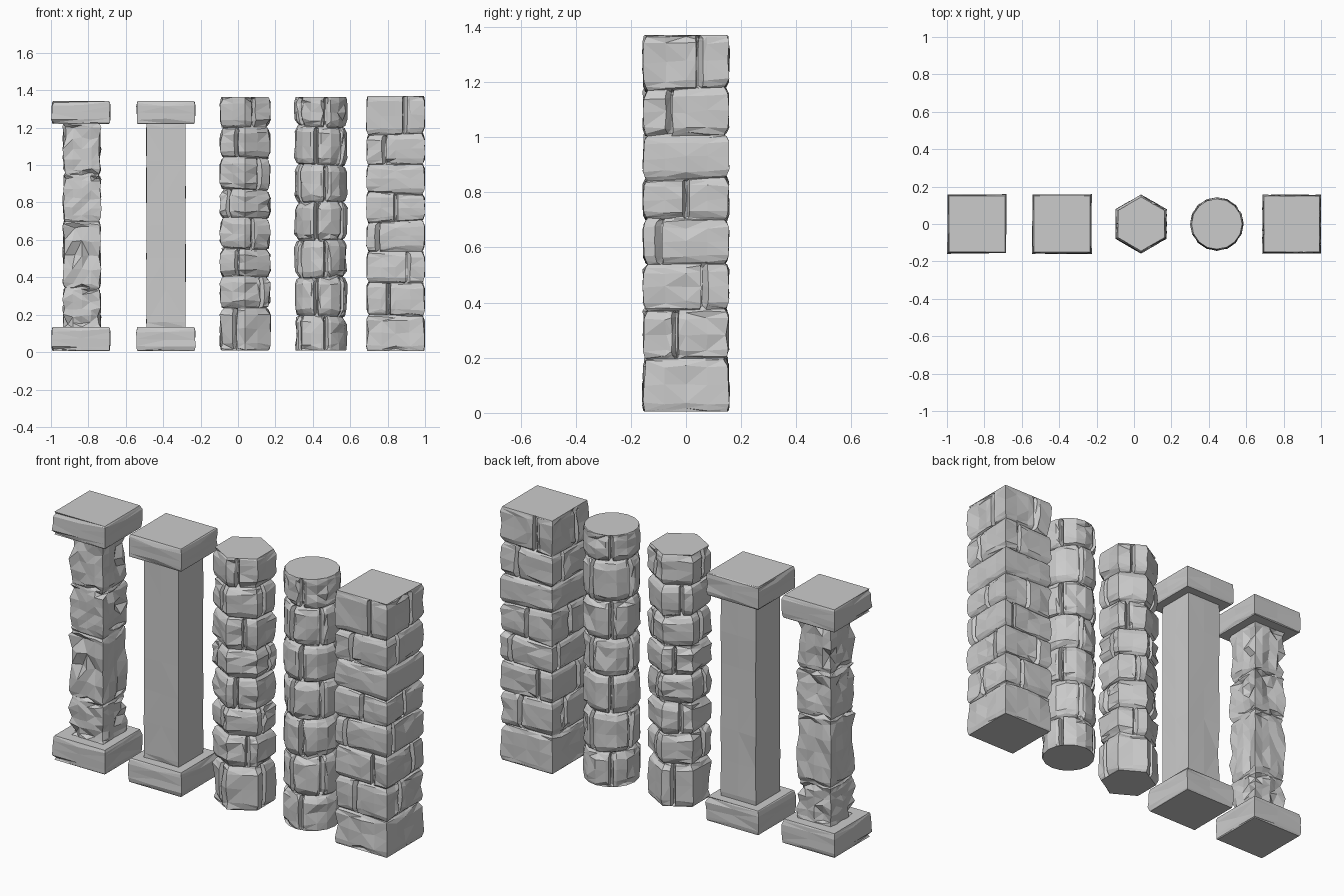
import bpy, bmesh, math, random

if "Cube" in bpy.data.objects:
    bpy.data.objects.remove(bpy.data.objects["Cube"])

random.seed(7)


def outline(n, radius, rot, sub, joints):
    """Polygon perimeter as (x, y, notch); joints maps side -> position along it."""
    pts = []
    for k in range(n):
        a, b = (rot + 2 * math.pi * (k + i) / n for i in (0, 1))
        ax, ay, bx, by = [radius * f(t) for t in (a, b) for f in (math.cos, math.sin)]
        length = math.hypot(bx - ax, by - ay)
        stops = [(i / sub, 0) for i in range(sub)]
        if k in joints:
            t, w = joints[k], 0.013 / length
            stops = [s for s in stops if s[0] == 0 or abs(s[0] - t) > 2 * w]
            stops += [(t - w, 0), (t - w * 0.3, 1), (t + w * 0.3, 1), (t + w, 0)]
        for t, notch in sorted(stops):
            pts.append((ax + (bx - ax) * t, ay + (by - ay) * t, notch))
    return pts


def pillar(name, cx, n, radius, rot, breaks, sub=3, groove=0.025, chamfer=0.035,
           rough=0.007, chip=0.1, mids=1, end=0.012, joints=None):
    """Stack of chiselled stone courses lofted between the break heights."""
    bm = bmesh.new()
    apothem = radius * math.cos(math.pi / n)
    last = len(breaks) - 2
    tilts = [(0, 0)] + [(random.uniform(-.05, .05), random.uniform(-.05, .05))
                        for _ in range(last)] + [(0, 0)]
    for r in range(last + 1):
        z0, z1 = breaks[r], breaks[r + 1]
        pts = outline(n, radius, rot, sub, joints(r) if joints else {})
        lo, hi = (end if r == 0 else groove), (end if r == last else groove)
        # course profile: (height, inset, roughness factor, notch depth)
        prof = [(z0, lo, 0, 0), (z0 + chamfer * .3, lo * .45, .6, .02)]
        for m in range(mids + 2):
            z = z0 + chamfer + (z1 - z0 - 2 * chamfer) * m / (mids + 1)
            prof.append((z, 0, 1, .025))
        prof += [(z1 - chamfer * .3, hi * .45, .6, .02), (z1, hi, 0, 0)]
        rings = []
        for z, inset, amount, depth in prof:
            u = (z - z0) / (z1 - z0)
            ring = []
            for x, y, notch in pts:
                cut = inset + notch * depth + amount * random.uniform(-.15, 1) * rough
                if amount and random.random() < chip:
                    cut += rough * 1.5
                s = 1 - cut / apothem
                tilt = [tilts[r][i] * (1 - u) + tilts[r + 1][i] * u for i in (0, 1)]
                dz = tilt[0] * x + tilt[1] * y
                if amount:
                    dz += random.uniform(-1, 1) * min(rough, chamfer * .25)
                ring.append(bm.verts.new((cx + x * s, y * s, z + dz)))
            rings.append(ring)
        for a, b in zip(rings, rings[1:]):
            for i in range(len(pts)):
                j = (i + 1) % len(pts)
                bm.faces.new((a[i], a[j], b[j], b[i]))
        if r == 0:
            bm.faces.new(rings[0][::-1])
        if r == last:
            bm.faces.new(rings[-1])
    bmesh.ops.triangulate(bm, faces=[f for f in bm.faces if len(f.verts) == 4])
    mesh = bpy.data.meshes.new(name)
    bm.to_mesh(mesh)
    bm.free()
    obj = bpy.data.objects.new(name, mesh)
    bpy.context.collection.objects.link(obj)
    return obj


Q, R2 = math.pi / 4, math.sqrt(2)

# bases and capitals of the two slab-topped columns
for label, x in (("rough", -0.84), ("smooth", -0.385)):
    for part, z0, z1 in (("base", 0.005, 0.135), ("capital", 1.22, 1.342)):
        pillar(f"{label}_column_{part}", x, 4, 0.159 * R2, Q, [z0, z1], sub=2,
               rough=0.005, chip=.05, end=0.009, chamfer=0.025)

# shafts
pillar("rough_column_shaft", -0.835, 4, 0.103 * R2, Q, [.125, .34, .70, .95, 1.23],
       sub=4, groove=0.014, chamfer=0.03, rough=0.012, chip=.12, mids=3, end=0.004)
pillar("smooth_column_shaft", -0.385, 4, 0.106 * R2, Q, [.125, 1.23],
       sub=2, rough=0.003, chip=.05, mids=5, end=0.003)

# hexagonal block pillar, joints on alternating sides
pillar("hexagonal_pillar", 0.038, 6, 0.158, math.pi / 2,
       [.008, .235, .40, .555, .715, .867, 1.035, 1.2, 1.365], sub=2,
       joints=lambda r: {k: random.uniform(.3, .7) for k in range(r % 2, 6, 2)})

# round block pillar
pillar("round_pillar", 0.443, 16, 0.143, 0,
       [.008, .19, .40, .60, .80, 1.0, 1.21, 1.365], sub=1, end=0.008,
       joints=lambda r: {(k + 2 * (r % 2)) % 16: .5 for k in (1, 5, 9, 12)})

# square block pillar, joints staggered the same way on every side
stagger = [None, .37, .72, .18, .5, None, .3, .66]
pillar("square_pillar", 0.843, 4, 0.157 * R2, Q,
       [.005, .20, .375, .54, .695, .855, 1.005, 1.17, 1.37], sub=4,
       groove=0.018, chamfer=0.028, rough=0.006, end=0.008,
       joints=lambda r: {k: stagger[r] for k in range(4)} if stagger[r] else {})
